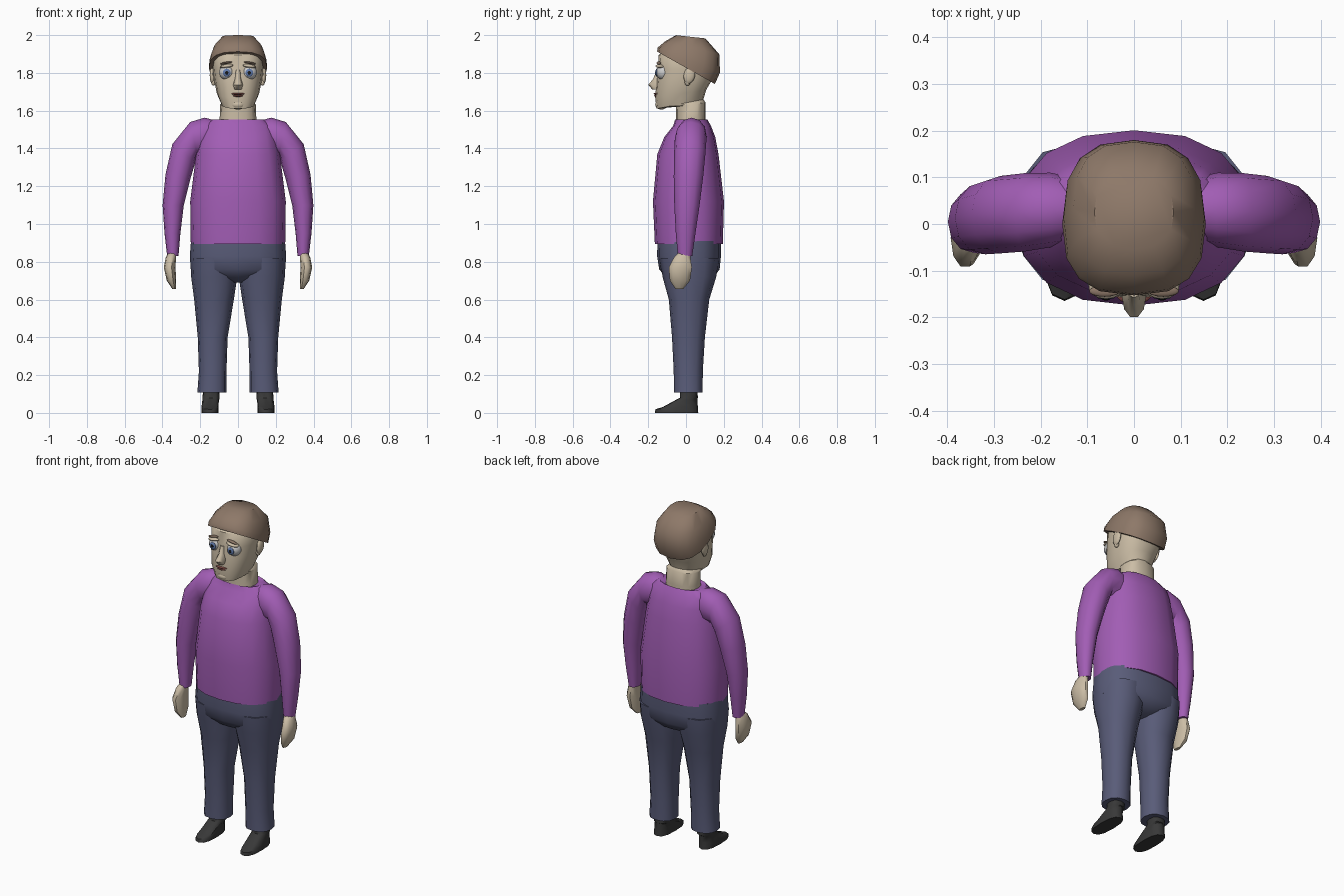
import bpy, bmesh, math
from mathutils import Matrix, Vector


def material(name, rgb):
    m = bpy.data.materials.new(name)
    m.diffuse_color = (*rgb, 1)
    return m


SKIN = material("skin", (0.60, 0.51, 0.38))
SHIRT = material("purple_cloth", (0.36, 0.11, 0.46))
DENIM = material("blue_cloth", (0.10, 0.107, 0.19))
HAIR = material("hair_brown", (0.27, 0.19, 0.14))
SHOE = material("dark_leather", (0.04, 0.04, 0.04))
WHITE = material("eye_white", (0.85, 0.85, 0.85))
BLUE = material("iris_blue", (0.12, 0.2, 0.42))
BLACK = material("pupil_black", (0.01, 0.01, 0.01))
LIP = material("lip_red", (0.22, 0.07, 0.06))


def finish(bm, name, mat, mirror, angle=50):
    bmesh.ops.recalc_face_normals(bm, faces=bm.faces)
    me = bpy.data.meshes.new(name)
    bm.to_mesh(me)
    bm.free()
    ob = bpy.data.objects.new(name, me)
    bpy.context.collection.objects.link(ob)
    me.materials.append(mat)
    bpy.ops.object.select_all(action='DESELECT')
    ob.select_set(True)
    bpy.context.view_layer.objects.active = ob
    bpy.ops.object.shade_smooth_by_angle(angle=math.radians(angle))
    if mirror:
        ob.modifiers.new("mirror", 'MIRROR')
    return ob


def loft(name, mat, rings, n=16, power=2.3, mirror=False):
    """Skin rounded rings (cx, cy, z, rx, ry, slope along y, roll about y in degrees)."""
    bm = bmesh.new()
    loops = []
    for ring in rings:
        cx, cy, cz, rx, ry, slope, roll = (list(ring) + [0, 0])[:7]
        r = math.radians(roll)
        loop = []
        for i in range(n):
            a = 2 * math.pi * i / n
            c, s = math.cos(a), math.sin(a)
            u = rx * math.copysign(abs(c) ** (2 / power), c)
            v = ry * math.copysign(abs(s) ** (2 / power), s)
            loop.append(bm.verts.new((cx + u * math.cos(r), cy + v,
                                      cz + u * math.sin(r) + slope * v)))
        loops.append(loop)
    for a, b in zip(loops, loops[1:]):
        for i in range(n):
            j = (i + 1) % n
            bm.faces.new((a[i], a[j], b[j], b[i]))
    bm.faces.new(loops[0])
    bm.faces.new(loops[-1])
    return finish(bm, name, mat, mirror)


def ball(name, mat, loc, size, rot=(0, 0, 0), mirror=True):
    bm = bmesh.new()
    m = Matrix.Translation(loc)
    for angle, axis in zip(rot, "XYZ"):
        m = m @ Matrix.Rotation(math.radians(angle), 4, axis)
    m = m @ Matrix.Diagonal((*size, 1))
    bmesh.ops.create_uvsphere(bm, u_segments=14, v_segments=10, radius=1, matrix=m)
    return finish(bm, name, mat, mirror)


# Shirt body and sleeves
loft("shirt_body", SHIRT, [
    (0, .015, .895, .25, .18), (0, .013, 1.12, .253, .188),
    (0, .01, 1.37, .222, .162), (0, .02, 1.46, .205, .135),
    (0, .032, 1.52, .19, .10), (0, .028, 1.552, .14, .086),
    (0, .025, 1.54, .098, .08)])
loft("sleeve", SHIRT, [
    (.13, .03, 1.46, .09, .07, 0, 92), (.18, .03, 1.463, .1, .08, 0, 92),
    (.235, .025, 1.455, .087, .084, 0, 78), (.287, .02, 1.375, .077, .083, 0, 38),
    (.318, .013, 1.25, .067, .078, 0, 10), (.343, .005, 1.1, .056, .067),
    (.347, -.002, .95, .042, .052), (.345, -.005, .83, .03, .038)],
    n=12, power=2.1, mirror=True)

# Hands
loft("hand", SKIN, [
    (.347, -.008, .85, .022, .03), (.355, -.02, .825, .027, .045),
    (.362, -.03, .77, .031, .064), (.352, -.032, .70, .025, .056),
    (.338, -.035, .657, .01, .022)], n=10, power=2.1, mirror=True)

# Trousers: hips and legs
loft("trouser_hips", DENIM, [
    (0, .017, .91, .249, .168), (0, .016, .83, .255, .169),
    (0, .018, .76, .25, .16), (0, .02, .715, .15, .125),
    (0, .02, .69, .04, .07)], power=2.5)
loft("trouser_leg", DENIM, [
    (.128, .017, .82, .124, .155), (.126, .018, .72, .122, .142),
    (.127, .016, .6, .105, .107), (.134, .013, .4, .079, .087),
    (.134, .012, .22, .073, .077), (.138, .012, .108, .077, .076)],
    n=12, mirror=True)

# Shoes
loft("shoe", SHOE, [
    (.142, .015, .13, .042, .045), (.143, .015, .08, .045, .048),
    (.146, -.03, .055, .044, .09, .25), (.149, -.05, .03, .045, .112, .1),
    (.149, -.05, 0, .045, .115)], n=12, power=2.6, mirror=True)

# Head with neck
loft("head", SKIN, [
    (0, .025, 1.51, .10, .078), (0, .025, 1.56, .097, .077),
    (0, .025, 1.632, .094, .078, .15), (0, -.032, 1.635, .088, .124, .2),
    (0, -.028, 1.69, .112, .135, .15), (0, -.01, 1.76, .126, .146),
    (0, 0, 1.82, .133, .149), (0, .005, 1.895, .135, .15),
    (0, .02, 1.935, .11, .11)], power=2.4)

# Hair cap, tilted down toward the nape
loft("hair", HAIR, [
    (0, 0, 1.827, .154, .153, -.56), (0, .015, 1.868, .151, .165, -.4),
    (0, .033, 1.933, .13, .143, -.24), (0, .025, 1.991, .085, .078, -.11)],
    power=2.6)

# Nose
loft("nose", SKIN, [
    (0, -.145, 1.815, .012, .012), (0, -.148, 1.77, .016, .026),
    (0, -.155, 1.737, .026, .047), (0, -.15, 1.712, .02, .03)], n=10, power=2)

# Ears
ball("ear", SKIN, (.136, .018, 1.788), (.014, .03, .046), (-12, 0, 0))
ball("earlobe", SKIN, (.13, .008, 1.75), (.012, .015, .018))

# Eyes
eye = Vector((.06, -.119, 1.803))
ball("eyeball", WHITE, eye, (.041, .04, .041))
ball("iris", BLUE, eye + Vector((0, -.036, -.002)), (.021, .007, .021))
ball("pupil", BLACK, eye + Vector((0, -.042, -.002)), (.009, .003, .009))
ball("upper_eyelid", SKIN, eye + Vector((0, -.016, .033)), (.038, .026, .01), (0, 8, 0))
ball("eyebrow", HAIR, (.063, -.144, 1.853), (.034, .012, .006), (0, 10, 0))

# Mouth and chin
ball("upper_lip", LIP, (0, -.155, 1.689), (.036, .016, .006), mirror=False)
ball("lower_lip", LIP, (0, -.154, 1.679), (.028, .015, .007), mirror=False)
ball("chin", SKIN, (0, -.13, 1.632), (.042, .033, .026), mirror=False)
